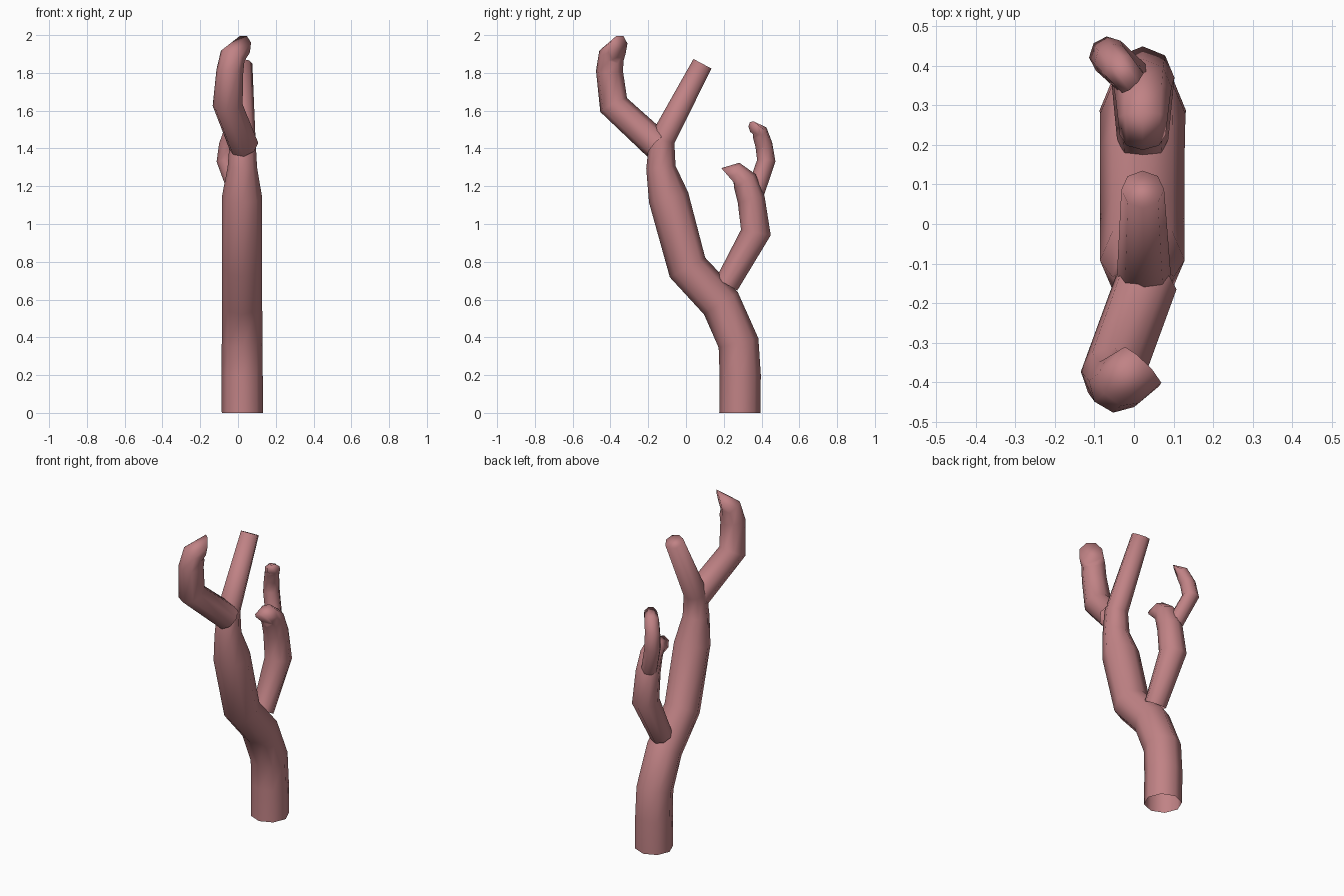
import bpy, bmesh, math
from mathutils import Vector

if "Cube" in bpy.data.objects:
    bpy.data.objects.remove(bpy.data.objects["Cube"])

SIDES = 8

mat = bpy.data.materials.new("dusty pink")
mat.diffuse_color = (0.53, 0.225, 0.235, 1)
mat.use_nodes = True
mat.node_tree.nodes["Principled BSDF"].inputs["Base Color"].default_value = mat.diffuse_color


def limb(name, path, start=None, tip=None):
    """Octagonal tube along (x, y, z, radius) stations, open at the root, capped at the tip."""
    pts = [Vector(p[:3]) for p in path]
    n = len(pts)
    bm = bmesh.new()
    rings = []
    u = Vector((1, 0, 0))
    for i, p in enumerate(pts):
        before = (p - pts[i - 1]).normalized() if i > 0 else Vector()
        after = (pts[i + 1] - p).normalized() if i < n - 1 else Vector()
        t = (before + after).normalized()
        if i == 0 and start:
            t = Vector(start).normalized()
        if i == n - 1 and tip:
            t = Vector(tip).normalized()
        # carry the ring orientation along the path so the tube does not twist
        u = (u - t * u.dot(t)).normalized()
        v = t.cross(u)
        r = path[i][3]
        rings.append([bm.verts.new(p + r * (math.cos(a) * u + math.sin(a) * v))
                      for a in (math.tau * k / SIDES for k in range(SIDES))])
    for a, b in zip(rings, rings[1:]):
        for k in range(SIDES):
            j = (k + 1) % SIDES
            bm.faces.new((a[k], a[j], b[j], b[k]))
    bm.faces.new(rings[-1])
    for f in bm.faces:
        f.smooth = True
    me = bpy.data.meshes.new(name)
    bm.to_mesh(me)
    bm.free()
    me.materials.append(mat)
    ob = bpy.data.objects.new(name, me)
    bpy.context.collection.objects.link(ob)
    return ob


# Main trunk, snaking upward to the straight central tip
limb("trunk", [
    (0.023, 0.285, 0.0, 0.109), (0.022, 0.287, 0.2, 0.109),
    (0.022, 0.278, 0.37, 0.108), (0.021, 0.185, 0.58, 0.107),
    (0.021, 0.008, 0.77, 0.107), (0.021, -0.092, 1.14, 0.107),
    (0.023, -0.133, 1.30, 0.078), (0.025, -0.127, 1.445, 0.068),
    (0.022, 0.087, 1.848, 0.054)], start=(0, 0, 1))

# Upper front branch, curling over at the top
limb("upper_branch", [
    (0.03, -0.15, 1.415, 0.08), (-0.055, -0.383, 1.63, 0.08),
    (-0.043, -0.405, 1.81, 0.072), (-0.028, -0.395, 1.89, 0.07),
    (0.02, -0.36, 1.932, 0.07)], tip=(0.7, 0.7, -0.2))

# Lower rear branch
limb("lower_branch", [
    (0.022, 0.215, 0.68, 0.065), (0.022, 0.37, 0.955, 0.08),
    (0.022, 0.345, 1.13, 0.073), (0.022, 0.312, 1.225, 0.068),
    (0.022, 0.268, 1.263, 0.063), (0.022, 0.225, 1.252, 0.058)],
    tip=(0, -0.75, -0.65))

# Small twig growing from the lower branch
limb("twig", [
    (0.0, 0.365, 1.16, 0.048), (-0.065, 0.425, 1.335, 0.049),
    (-0.055, 0.412, 1.42, 0.046), (-0.035, 0.39, 1.485, 0.044),
    (-0.005, 0.36, 1.507, 0.04)], tip=(0.65, -0.65, -0.3))
